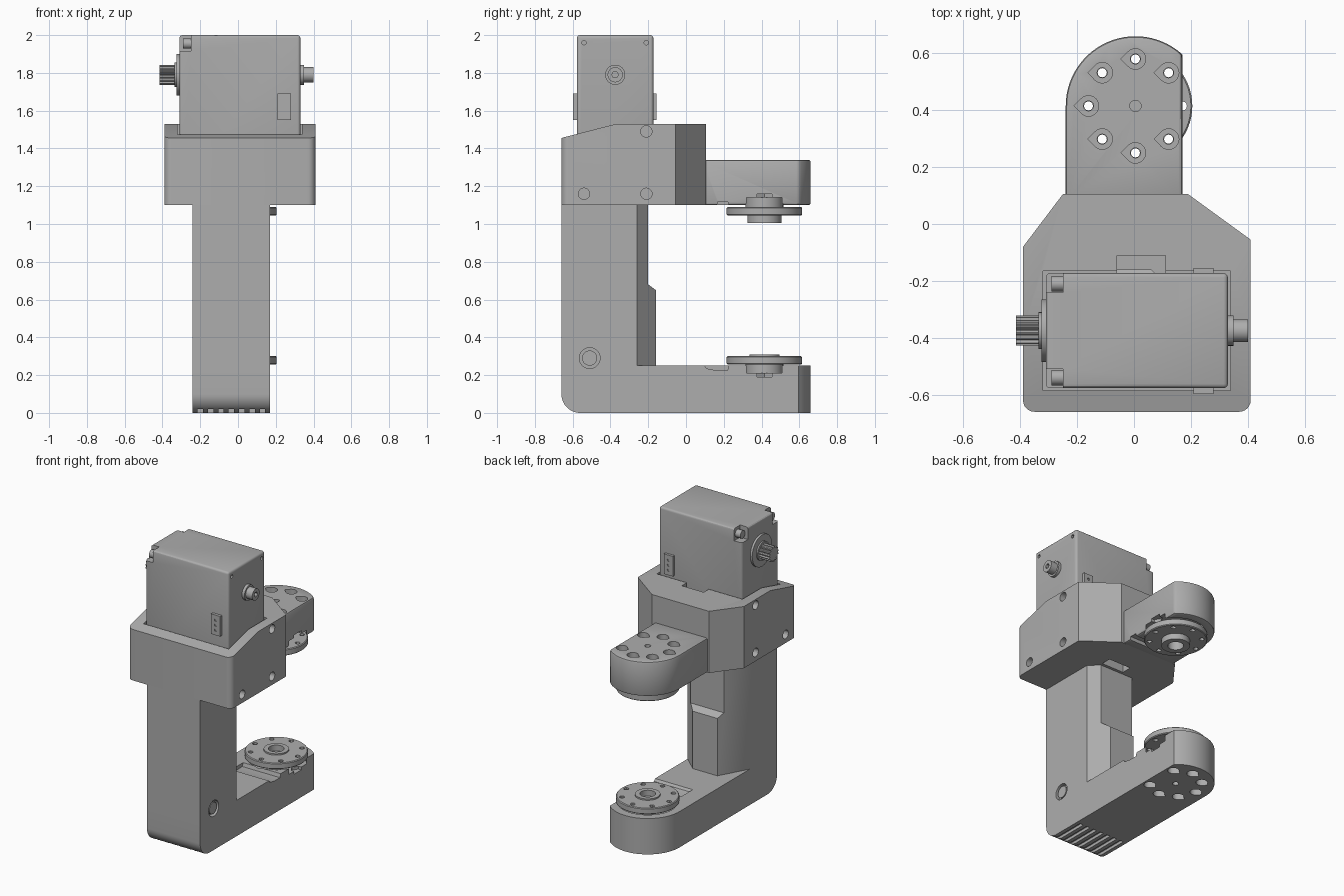
import bpy, bmesh, math

cube = bpy.data.objects.get("Cube")
if cube:
    bpy.data.objects.remove(cube, do_unlink=True)

grey = bpy.data.materials.new("mid grey")
grey.use_nodes = True
colour = (0.42, 0.42, 0.42, 1)
grey.diffuse_color = colour
grey.node_tree.nodes["Principled BSDF"].inputs["Base Color"].default_value = colour

parts = []
HUB = (0.005, 0.415)      # joint axis in plan
SHAFT = (-0.375, 1.79)    # servo shaft in the side plane


def arc(c, r, a0, a1, n):
    """Points on an arc, angles in degrees."""
    steps = [math.radians(a0 + (a1 - a0) * i / n) for i in range(n + 1)]
    return [(c[0] + r * math.cos(a), c[1] + r * math.sin(a)) for a in steps]


def circle(c, r, n=32):
    return arc(c, r, 0, 360, n)[:-1]


def rect(a0, a1, b0, b1):
    return [(a0, b0), (a1, b0), (a1, b1), (a0, b1)]


def teardrop(c, r):
    return arc(c, r, -135, 135, 18) + [(c[0] - r * 1.41, c[1])]


def prism(name, pts, lo, hi, axis="z", keep=True):
    """Extrude a closed outline between lo and hi along an axis."""
    place = {"x": lambda p, h: (h, p[0], p[1]),
             "y": lambda p, h: (p[0], h, p[1]),
             "z": lambda p, h: (p[0], p[1], h)}[axis]
    bm = bmesh.new()
    low = [bm.verts.new(place(p, lo)) for p in pts]
    top = [bm.verts.new(place(p, hi)) for p in pts]
    bm.faces.new(low)
    bm.faces.new(top)
    for i in range(len(pts)):
        j = (i + 1) % len(pts)
        bm.faces.new((low[i], low[j], top[j], top[i]))
    bmesh.ops.recalc_face_normals(bm, faces=bm.faces)
    mesh = bpy.data.meshes.new(name)
    bm.to_mesh(mesh)
    bm.free()
    mesh.materials.append(grey)
    ob = bpy.data.objects.new(name, mesh)
    bpy.context.collection.objects.link(ob)
    if keep:
        parts.append(ob)
    return ob


def apply(ob, mod):
    bpy.context.view_layer.objects.active = ob
    bpy.ops.object.modifier_apply(modifier=mod.name)


def boolean(ob, pts, lo, hi, axis="z", op="DIFFERENCE"):
    tool = prism("cutter", pts, lo, hi, axis, keep=False)
    mod = ob.modifiers.new("bool", "BOOLEAN")
    mod.operation = op
    mod.solver = "EXACT"
    mod.object = tool
    apply(ob, mod)
    bpy.data.objects.remove(tool, do_unlink=True)


def bevel(ob, width, segments=3):
    mod = ob.modifiers.new("bevel", "BEVEL")
    mod.width = width
    mod.segments = segments
    mod.limit_method = "ANGLE"
    apply(ob, mod)


def ring_points(count, r):
    return arc(HUB, r, 0, 360, count)[:-1]


def arm_plan(y0):
    return [(-0.24, y0), (0.17, y0)] + arc(HUB, 0.245, 47.7, 180, 28)


def joint_cuts(ob, inner, outer, d):
    """Horn recess at the inner face, screw wells from the outer face."""
    boolean(ob, circle(HUB, 0.19, 48), *sorted((inner - d * 0.05, inner + d * 0.04)))
    boolean(ob, circle((0.17, HUB[1]), 0.045, 6), *sorted((inner, inner + d * 0.06)))
    boolean(ob, circle(HUB, 0.02, 16), *sorted((inner - d * 0.1, outer + d * 0.1)))
    for p in ring_points(8, 0.165)[1:]:
        boolean(ob, teardrop(p, 0.036), *sorted((outer - d * 0.1, outer + d * 0.1)))
        boolean(ob, circle(p, 0.018, 12), *sorted((inner - d * 0.1, outer)))


# Lower link: column with chamfered back plus lower arm
link = prism("lower_link", arm_plan(-0.66), 0, 0.25)
boolean(link, [(-0.24, -0.66), (0.17, -0.66), (0.17, -0.26), (0.06, -0.16),
               (-0.13, -0.16), (-0.24, -0.36)], 0.1, 1.1, op="UNION")
corner = [(-0.7, 0.1), (-0.7, -0.05), (-0.56, -0.05)]
boolean(link, corner + arc((-0.56, 0.1), 0.1, 270, 180, 12), -0.4, 0.4, "x")
# Cable relief on the back of the column and on the arm
boolean(link, [(-0.2, 0.68), (-0.16, 0.65), (-0.1, 0.65), (-0.1, 1.2), (-0.2, 1.2)],
        -0.4, 0.4, "x")
boolean(link, [(0.09, 0.26), (0.11, 0.235), (0.16, 0.225), (0.22, 0.225), (0.23, 0.26)],
        -0.12, 0.4, "x")
joint_cuts(link, 0.25, 0, -1)
# Round socket in the side and grip grooves underneath
boolean(link, circle((-0.51, 0.29), 0.055), 0.14, 0.3, "x")
for i in range(7):
    x = -0.2 + i * 0.055
    boolean(link, rect(x - 0.014, x + 0.014, -0.7, -0.36), -0.1, 0.02)
prism("side_socket_plug", circle((-0.51, 0.29), 0.04), 0.1, 0.165, "x")

# Upper arm
upper = prism("upper_arm", arm_plan(0.08), 1.1, 1.34)
bevel(upper, 0.012, 2)
boolean(upper, [(0.16, 1.09), (0.17, 1.12), (0.22, 1.12), (0.23, 1.09)], -0.12, 0.4, "x")
joint_cuts(upper, 1.1, 1.34, 1)

# Servo housing with sloped front top
plan = arc((-0.35, -0.62), 0.04, 180, 270, 6) + arc((0.37, -0.62), 0.04, 270, 360, 6)
plan += [(0.41, -0.055), (0.19, 0.105), (-0.25, 0.105), (-0.39, -0.08)]
housing = prism("servo_housing", plan, 1.1, 1.53)
boolean(housing, [(-0.7, 1.445), (-0.37, 1.53), (-0.37, 1.6), (-0.7, 1.6)], -0.6, 0.6, "x")
boolean(housing, rect(-0.32, 0.34, -0.585, -0.165), 1.2, 1.6)
boolean(housing, rect(-0.06, 0.11, -0.18, -0.11), 1.0, 1.6)
for hole in ((-0.54, 1.16), (-0.21, 1.16), (-0.21, 1.49)):
    for side in (-1, 1):
        face = 0.01 + side * 0.4
        boolean(housing, circle(hole, 0.03, 20), face - 0.04, face + 0.04, "x")

# Servo body with corner screw notches
servo = prism("servo_body", rect(-0.31, 0.33, -0.577, -0.173), 1.19, 2.0)
bevel(servo, 0.015)
for y0, y1 in ((-0.62, -0.51), (-0.24, -0.1)):
    boolean(servo, rect(y0, y1, 1.915, 2.1), -0.4, -0.25, "x")
for y in (-0.54, -0.21):
    boolean(servo, circle((y, 1.96), 0.012, 12), 0.31, 0.4, "x")
    prism("servo_screw", circle((y, 1.955), 0.027, 20), -0.29, -0.24, "x")

# Output shaft, collar and rear pivot
prism("shaft_collar", circle(SHAFT, 0.11, 48), -0.325, -0.3, "x")
prism("shaft_boss", circle(SHAFT, 0.065), -0.335, -0.3, "x")
teeth = [arc(SHAFT, 0.053 if i % 4 < 2 else 0.044, i * 6, i * 6, 1)[0] for i in range(60)]
prism("splined_shaft", teeth, -0.415, -0.32, "x")
prism("pivot_base", circle(SHAFT, 0.053), 0.32, 0.35, "x")
pivot = prism("pivot_pin", circle(SHAFT, 0.04), 0.34, 0.4, "x")
boolean(pivot, circle(SHAFT, 0.018, 6), 0.37, 0.5, "x")

# Cable sockets on the front and back of the servo
for y0, y1, front in ((-0.597, -0.56, -0.6), (-0.19, -0.155, -0.152)):
    socket = prism("cable_socket", rect(0.21, 0.28, 1.55, 1.69), y0, y1, "y")
    for z in (1.585, 1.62, 1.655):
        boolean(socket, circle((0.245, z), 0.009, 8), front - 0.01, front + 0.01, "y")


def horn(name, disc, hub, boss):
    """Round joint plate with a hub, a bored boss and a ring of holes."""
    plate = prism(name + "_plate", circle(HUB, 0.2, 64), *disc)
    bevel(plate, 0.005, 1)
    boolean(plate, circle(HUB, boss[2], 40), boss[0], boss[1], op="UNION")
    boolean(plate, circle(HUB, 0.05), boss[3], boss[4])
    for p in ring_points(8, 0.165):
        boolean(plate, circle(p, 0.016, 12), disc[0] - 0.1, disc[1] + 0.1)
    prism(name + "_hub", circle(HUB, 0.1, 40), *hub)


horn("lower_horn", (0.257, 0.3), (0.205, 0.258), (0.28, 0.31, 0.08, 0.27, 0.35))
horn("upper_horn", (1.045, 1.09), (1.089, 1.145), (1.005, 1.06, 0.09, 0.95, 1.075))

# Smooth curved walls, keep hard edges
bpy.ops.object.select_all(action="DESELECT")
for ob in parts:
    ob.select_set(True)
bpy.context.view_layer.objects.active = parts[0]
bpy.ops.object.shade_smooth_by_angle(angle=math.radians(30))
